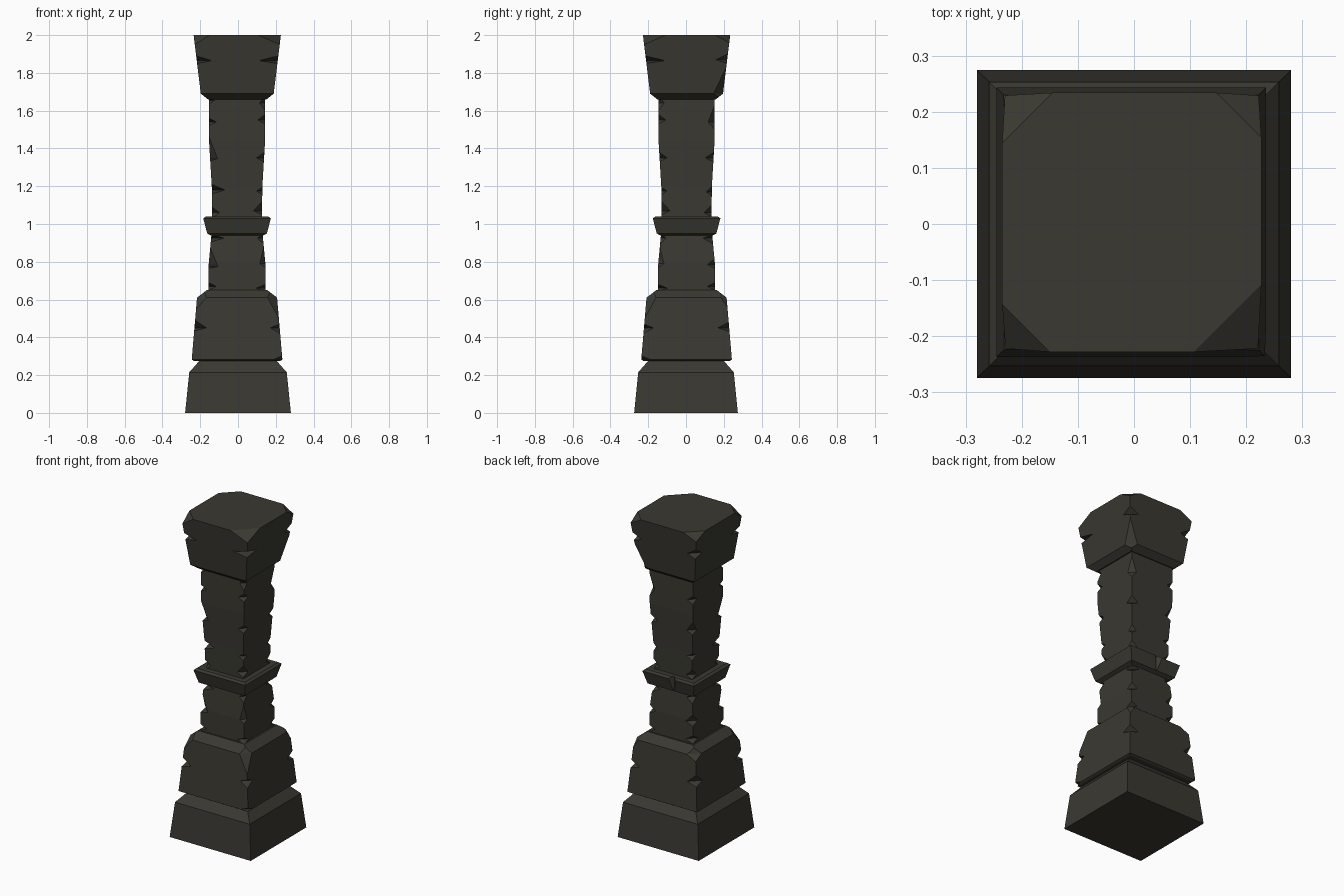
import bpy, bmesh, math

stone = bpy.data.materials.new("dark stone")
stone.diffuse_color = (0.042, 0.040, 0.031, 1)


def lerp_profile(profile, z):
    for (z0, h0), (z1, h1) in zip(profile, profile[1:]):
        if z0 <= z <= z1:
            return h0 + (h1 - h0) * (z - z0) / (z1 - z0)
    return profile[-1][1]


def corner_cut(chips, z):
    # chip = (height, cut along the sides, extent below, extent above)
    best = 0.0
    for zc, cut, down, up in chips:
        span = down if z < zc else up
        d = abs(z - zc)
        if d < 1e-6:
            best = max(best, cut)
        elif d < span:
            best = max(best, cut * (1 - d / span))
    return best


def stone_block(name, profile, chips=((), (), (), ()), depth=1.0, shift=(0, 0)):
    """Square lofted block; chips lists corners front left, front right, back right, back left."""
    zmin, zmax = profile[0][0], profile[-1][0]
    levels = {round(z, 4) for z, _ in profile}
    for corner in chips:
        for zc, _, down, up in corner:
            levels |= {round(min(max(z, zmin), zmax), 4) for z in (zc - down, zc, zc + up)}
    bm = bmesh.new()
    rings = []
    for z in sorted(levels):
        h = lerp_profile(profile, z)
        ring = []
        for i, (sx, sy) in enumerate(((-1, -1), (1, -1), (1, 1), (-1, 1))):
            c = corner_cut(chips[i], z)
            pts = [(sx * (h - c), sy * h), (sx * h, sy * (h - c))]
            if sx * sy > 0:
                pts.reverse()
            ring += [bm.verts.new((x + shift[0], y * depth + shift[1], z)) for x, y in pts]
        rings.append(ring)
    for a, b in zip(rings, rings[1:]):
        for i in range(8):
            j = (i + 1) % 8
            bm.faces.new((a[i], a[j], b[j], b[i]))
    bm.faces.new(rings[0][::-1])
    bm.faces.new(rings[-1])
    bmesh.ops.remove_doubles(bm, verts=bm.verts, dist=1e-5)
    bmesh.ops.recalc_face_normals(bm, faces=bm.faces)
    me = bpy.data.meshes.new(name)
    bm.to_mesh(me)
    bm.free()
    me.materials.append(stone)
    ob = bpy.data.objects.new(name, me)
    bpy.context.collection.objects.link(ob)
    return ob


S = (-0.005, 0.003)

# Plain foot with bevelled top
stone_block("foot", [(0, 0.28), (0.215, 0.258), (0.275, 0.205)], depth=0.98)

# Chipped plinth block
stone_block("plinth", [(0.275, 0.228), (0.282, 0.24), (0.61, 0.212), (0.65, 0.16)], (
    [(0.45, 0.065, 0.015, 0.04), (0.61, 0.05, 0.06, 0.03)],
    [(0.45, 0.05, 0.03, 0.02), (0.282, 0.05, 0.006, 0.02), (0.61, 0.05, 0.11, 0.03)],
    [(0.45, 0.06, 0.02, 0.03), (0.61, 0.03, 0.05, 0.03)],
    [(0.45, 0.06, 0.02, 0.05), (0.61, 0.06, 0.03, 0.03)]), shift=S)

# Lower shaft
stone_block("lower_shaft", [(0.64, 0.15), (0.79, 0.15), (0.95, 0.135)], (
    [(0.67, 0.04, 0.02, 0.02), (0.775, 0.05, 0.01, 0.10), (0.925, 0.07, 0.02, 0.02)],
    [(0.66, 0.05, 0.015, 0.02), (0.79, 0.03, 0.02, 0.09), (0.925, 0.03, 0.03, 0.02)],
    [(0.67, 0.04, 0.02, 0.02), (0.785, 0.04, 0.02, 0.03), (0.925, 0.05, 0.03, 0.02)],
    [(0.67, 0.05, 0.02, 0.03), (0.78, 0.05, 0.02, 0.05), (0.925, 0.04, 0.03, 0.02)]), shift=S)

# Collar band around the middle, with a nick in its back face
collar = stone_block("collar", [(0.935, 0.13), (0.95, 0.158), (1.03, 0.179), (1.04, 0.165)], shift=S)
bpy.ops.mesh.primitive_cube_add(size=1, location=(-0.03, 0.19, 1.0), rotation=(0, 0, math.pi / 4))
nick = bpy.context.object
nick.name = "collar_nick_cutter"
nick.scale = (0.045, 0.045, 0.09)
nick.hide_render = True
nick.display_type = 'WIRE'
cut = collar.modifiers.new("nick", 'BOOLEAN')
cut.operation = 'DIFFERENCE'
cut.object = nick

# Upper shaft, slightly flared
stone_block("upper_shaft", [(1.03, 0.132), (1.2, 0.134), (1.45, 0.149), (1.68, 0.149)], (
    [(1.06, 0.04, 0.03, 0.03), (1.18, 0.07, 0.02, 0.03), (1.345, 0.04, 0.01, 0.12), (1.54, 0.04, 0.02, 0.02), (1.655, 0.03, 0.02, 0.03)],
    [(1.07, 0.045, 0.02, 0.05), (1.175, 0.03, 0.02, 0.02), (1.35, 0.04, 0.02, 0.03), (1.55, 0.04, 0.02, 0.03), (1.64, 0.03, 0.04, 0.04)],
    [(1.06, 0.04, 0.02, 0.04), (1.17, 0.03, 0.02, 0.03), (1.35, 0.045, 0.02, 0.03), (1.54, 0.035, 0.04, 0.09)],
    [(1.06, 0.04, 0.02, 0.04), (1.18, 0.04, 0.02, 0.02), (1.345, 0.04, 0.02, 0.06), (1.54, 0.04, 0.02, 0.03)]), shift=S)

# Flared capital with worn top corners
stone_block("capital", [(1.66, 0.155), (1.69, 0.193), (2.0, 0.231)], (
    [(1.865, 0.08, 0.015, 0.025), (2.0, 0.085, 0.05, 0.01)],
    [(1.865, 0.10, 0.015, 0.025), (2.0, 0.12, 0.05, 0.01)],
    [(1.69, 0.05, 0.02, 0.14), (1.87, 0.06, 0.02, 0.03), (2.0, 0.08, 0.04, 0.01)],
    [(1.865, 0.06, 0.02, 0.04), (2.0, 0.09, 0.04, 0.01)]), shift=(-0.004, 0.003))
